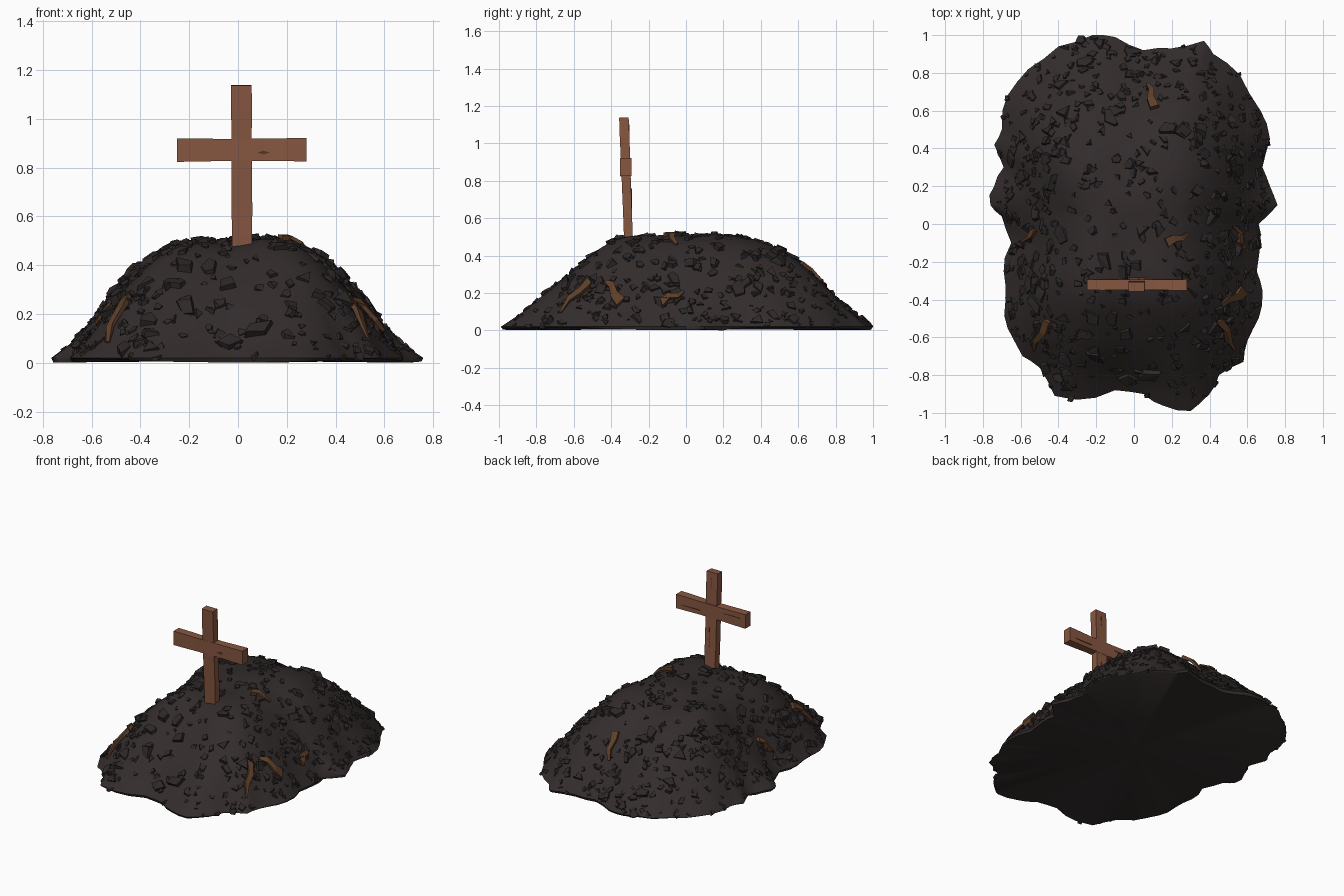
import bpy, bmesh, math, random
from mathutils import Vector, Matrix, noise
from mathutils.bvhtree import BVHTree

if "Cube" in bpy.data.objects:
    bpy.data.objects.remove(bpy.data.objects["Cube"])

random.seed(7)


def material(name, rgb):
    m = bpy.data.materials.new(name)
    m.diffuse_color = (*rgb, 1)
    m.use_nodes = True
    m.node_tree.nodes["Principled BSDF"].inputs["Base Color"].default_value = m.diffuse_color
    return m


EARTH = material("dark earth", (0.033, 0.025, 0.025))
STONE = material("stone", (0.026, 0.021, 0.020))
ROOT = material("root brown", (0.112, 0.050, 0.022))
WOOD = material("weathered wood", (0.240, 0.094, 0.052))
CRACK = material("dark crack", (0.090, 0.036, 0.020))


def finish(bm, name, mat, smooth=None):
    bmesh.ops.recalc_face_normals(bm, faces=bm.faces[:])
    me = bpy.data.meshes.new(name)
    bm.to_mesh(me)
    bm.free()
    me.materials.append(mat)
    ob = bpy.data.objects.new(name, me)
    bpy.context.collection.objects.link(ob)
    if smooth:
        bpy.ops.object.select_all(action='DESELECT')
        ob.select_set(True)
        bpy.context.view_layer.objects.active = ob
        bpy.ops.object.shade_smooth_by_angle(angle=math.radians(smooth))
    return ob


# Mound: ragged ground outline, rings rising along a height profile
OUTLINE = [(.72, .2), (.68, .3), (.72, .45), (.67, .6), (.56, .79), (.42, .9), (.37, .97),
           (.2, .93), (.05, .92), (-.1, .99), (-.22, 1), (-.4, .94), (-.56, .82), (-.67, .68),
           (-.7, .5), (-.74, .42), (-.69, .3), (-.74, .2), (-.76, .1), (-.7, .04), (-.65, -.1),
           (-.69, -.25), (-.68, -.4), (-.67, -.55), (-.59, -.7), (-.5, -.76), (-.42, -.91),
           (-.3, -.93), (-.1, -.88), (.05, -.9), (.15, -.96), (.3, -.99), (.4, -.9),
           (.45, -.8), (.58, -.73), (.6, -.62), (.66, -.5), (.68, -.35), (.65, -.25),
           (.67, -.1), (.66, 0), (.76, .1)]
HEIGHTS = [.505, .505, .5, .487, .46, .41, .343, .26, .17, .085, .02]
rim = []
for i, p in enumerate(OUTLINE):
    a, b = Vector(p), Vector(OUTLINE[(i + 1) % len(OUTLINE)])
    mid = a.lerp(b, .5)
    rim += [a, mid * (1 + random.uniform(-.008, .022))]
N = len(rim)
soft = [sum((rim[(i + k) % N] for k in range(-4, 5)), Vector((0, 0))) / 9 for i in range(N)]

bm = bmesh.new()
top = bm.verts.new((0, 0, HEIGHTS[0]))
rings = []
STEPS = 20
for s in range(1, STEPS + 1):
    t = s / STEPS
    k = min(int(t * 10), 9)
    h = HEIGHTS[k] + (HEIGHTS[k + 1] - HEIGHTS[k]) * (t * 10 - k)
    ring = []
    for i in range(N):
        p = soft[i].lerp(rim[i], t ** 5) * t
        # fuller shoulders on the diagonals and towards the back
        phi = math.atan2(p.y, p.x / .72)
        bulge = math.sin(math.pi * t ** 2.2) * (.06 * math.sin(2 * phi) ** 2 + .03 * max(0, math.sin(phi)))
        n = noise.noise(Vector((p.x * 4, p.y * 4, 3))) * .022
        ring.append(bm.verts.new((p.x, p.y, h + bulge + n * (1 - t ** 6))))
    rings.append(ring)
base = [bm.verts.new((v.co.x * .99, v.co.y * .99, .008 + .007 * math.sin(i * .3)))
        for i, v in enumerate(rings[-1])]
base[0].co.z = 0
rings.append(base)
bottom = bm.verts.new((0, 0, .008))
for i in range(N):
    j = (i + 1) % N
    bm.faces.new((top, rings[0][i], rings[0][j]))
    bm.faces.new((bottom, base[j], base[i]))
    for a, b in zip(rings, rings[1:]):
        bm.faces.new((a[i], b[i], b[j], a[j]))
bmesh.ops.recalc_face_normals(bm, faces=bm.faces[:])
tree = BVHTree.FromBMesh(bm)
finish(bm, "earth_mound", EARTH, 50)


def ground(x, y):
    loc, nor, _, _ = tree.ray_cast(Vector((x, y, 2)), Vector((0, 0, -1)))
    return loc, nor


# Stones: random angular shards half sunk in the surface
bm = bmesh.new()
count = 0
while count < 720:
    x, y = random.uniform(-.74, .74), random.uniform(-.99, .99)
    loc, nor = ground(x, y)
    if loc is None:
        continue
    edge = math.hypot(x / .72, y / .97)
    bare = edge < .6 or (abs(x) < .35 and y < -.3)
    if random.random() < (.62 if bare else .08):
        continue
    r = random.uniform(.014, .028) * (1.7 if random.random() < .2 else 1)
    if edge > .9:
        r *= .8
    rot = nor.to_track_quat('Z', 'Y').to_matrix() @ Matrix.Rotation(random.uniform(0, 6.3), 3, 'Z')
    rot = rot @ Matrix.Rotation(random.uniform(-.55, .55), 3, 'X')
    long, flat = random.uniform(.95, 1.6), random.uniform(.35, .65)
    n = random.choice((3, 4, 4, 5))
    angles = [2 * math.pi * k / n + random.uniform(-.45, .45) for k in range(n)]
    verts = []
    for level, size in ((-1, 1), (.8, .82)):
        for a in angles:
            p = Vector((math.cos(a) * r * long * size, math.sin(a) * r * size,
                        (level + random.uniform(-.2, .2)) * r * flat))
            q = loc + rot @ p
            q.z = max(q.z, .006)
            verts.append(bm.verts.new(q))
    bmesh.ops.convex_hull(bm, input=verts)
    count += 1
loose = [v for v in bm.verts if not v.link_faces]
bmesh.ops.delete(bm, geom=loose, context='VERTS')
finish(bm, "stones", STONE)


def tube(bm, centres, sides, ups, sizes):
    """Four-sided tube through centres; sizes are (half width, half height)."""
    prev = None
    for c, s, u, (w, h) in zip(centres, sides, ups, sizes):
        ring = [bm.verts.new(c + s * w * a + u * h * b) for a, b in ((-1, -1), (1, -1), (1, 1), (-1, 1))]
        if prev:
            for i in range(4):
                bm.faces.new((prev[i], prev[(i + 1) % 4], ring[(i + 1) % 4], ring[i]))
        else:
            bm.faces.new(ring[::-1])
        prev = ring
    bm.faces.new(prev)


# Roots: bent splinters lying on the slope (start, end, half width)
ROOTS = [(.11, .61, .07, .74, .024), (.17, -.1, .28, -.05, .024), (.57, -.13, .52, -.01, .022),
         (.57, -.35, .46, -.43, .032), (.44, -.51, .53, -.67, .024), (-.45, -.51, -.53, -.67, .024),
         (-.52, -.03, -.58, -.12, .016)]
bm = bmesh.new()
for x0, y0, x1, y1, w in ROOTS:
    d = Vector((x1 - x0, y1 - y0, 0))
    side2 = Vector((-d.y, d.x, 0)).normalized()
    cs, ss, us, zs = [], [], [], []
    for k, (bend, lift, size) in enumerate(((0, .012, 1), (.008, .022, .8), (-.01, .02, .65), (0, .006, .3))):
        p = Vector((x0, y0, 0)) + d * k / 3 + side2 * bend
        loc, nor = ground(p.x, p.y)
        cs.append(loc + nor * lift)
        ss.append(nor.cross(d).normalized())
        us.append(nor)
        zs.append((w * size, .012 * size))
    tube(bm, cs, ss, us, zs)
finish(bm, "roots", ROOT)


# Grave marker: two rough planks with slightly uneven sections
def plank(name, start, end, side, w, h, segs):
    bm = bmesh.new()
    a, b = Vector(start), Vector(end)
    up = (b - a).cross(side).normalized()
    sizes = [(w * random.uniform(.96, 1.03), h * random.uniform(.92, 1.06)) for _ in range(segs + 1)]
    tube(bm, [a.lerp(b, k / segs) for k in range(segs + 1)],
         [side] * (segs + 1), [up] * (segs + 1), sizes)
    bmesh.ops.bevel(bm, geom=[e for e in bm.edges if e.calc_face_angle(0) > 1],
                    offset=.003, segments=1, affect='EDGES')
    return finish(bm, name, WOOD)


plank("upright_post", (.017, -.305, .42), (.014, -.332, 1.138), Vector((1, 0, 0)), .042, .025, 7)
plank("cross_bar", (-.25, -.322, .872), (.28, -.322, .874), Vector((0, 0, 1)), .047, .028, 6)

# Cracks: thin dark slivers on front and back of the planks
bm = bmesh.new()
CRACKS = [(.105, -.349, .862, .05, .016), (-.15, -.294, .885, .13, .006), (.17, -.294, .858, .14, .007),
          (.014, -.305, 1.04, .006, .12), (.025, -.292, .68, .006, .16)]
for x, y, z, sx, sz in CRACKS:
    vs = [(x - sx / 2, z), (x, z - sz / 2), (x + sx / 2, z), (x, z + sz / 2)]
    f, g = [[bm.verts.new((px, y + o, pz)) for px, pz in vs] for o in (-.003, .003)]
    bm.faces.new(f)
    bm.faces.new(g[::-1])
    for i in range(4):
        bm.faces.new((f[i], g[i], g[(i + 1) % 4], f[(i + 1) % 4]))
finish(bm, "wood_cracks", CRACK)
